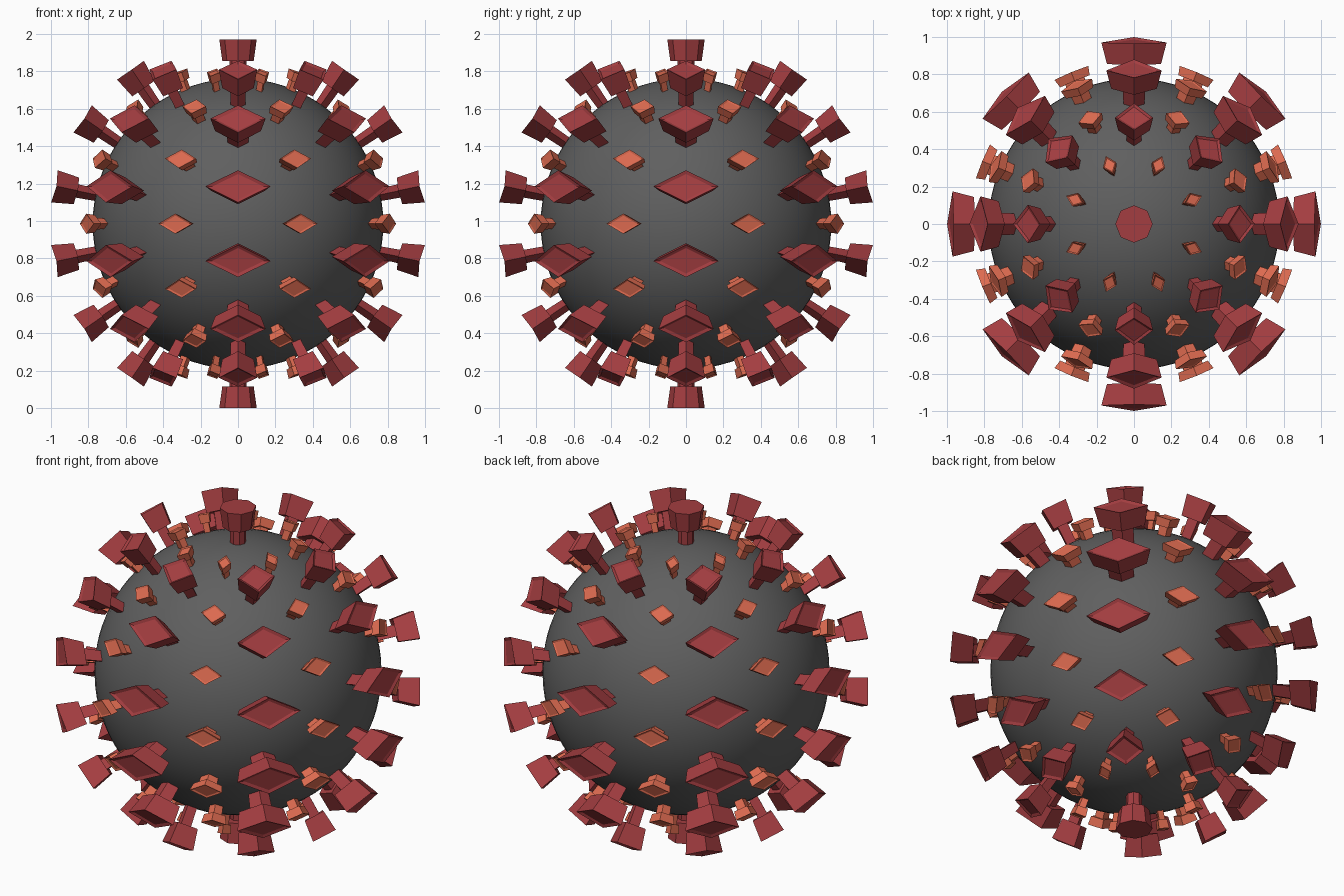
import bpy, bmesh, math
from mathutils import Vector

if "Cube" in bpy.data.objects:
    bpy.data.objects.remove(bpy.data.objects["Cube"])

CENTER = Vector((0, 0, 0.985))


def material(name, rgb):
    m = bpy.data.materials.new(name)
    m.diffuse_color = (*rgb, 1)
    m.use_nodes = True
    m.node_tree.nodes["Principled BSDF"].inputs["Base Color"].default_value = m.diffuse_color
    return m


def on_sphere(r, elev, azim):
    e, a = math.radians(elev), math.radians(azim)
    return CENTER + r * Vector((math.cos(e) * math.cos(a),
                                math.cos(e) * math.sin(a), math.sin(e)))


def loft(bm, loops):
    """Skin a stack of equal loops and close both ends."""
    rows = [[bm.verts.new(p) for p in loop] for loop in loops]
    n = len(rows[0])
    for a, b in zip(rows, rows[1:]):
        for i in range(n):
            j = (i + 1) % n
            bm.faces.new((a[i], a[j], b[j], b[i]))
    bm.faces.new(rows[0][::-1])
    bm.faces.new(rows[-1])


def diamond_spike(bm, elev, azim, half_az, half_el, profile):
    """Four sided spike: profile is a list of (radius, angular scale)."""
    loft(bm, [[on_sphere(r, elev, azim + half_az * s),
               on_sphere(r, elev + half_el * s, azim),
               on_sphere(r, elev, azim - half_az * s),
               on_sphere(r, elev - half_el * s, azim)] for r, s in profile])


def finish(bm, name, mat):
    bmesh.ops.recalc_face_normals(bm, faces=bm.faces)
    me = bpy.data.meshes.new(name)
    bm.to_mesh(me)
    bm.free()
    me.materials.append(mat)
    ob = bpy.data.objects.new(name, me)
    bpy.context.collection.objects.link(ob)
    return ob


grey = material("dark grey", (0.115, 0.115, 0.115))
red = material("deep red", (0.37, 0.047, 0.052))
orange = material("coral orange", (0.72, 0.145, 0.08))

# Round body
bpy.ops.mesh.primitive_uv_sphere_add(segments=64, ring_count=40, radius=0.777, location=CENTER)
body = bpy.context.object
body.name = "body_sphere"
body.data.materials.append(grey)
bpy.ops.object.shade_smooth()

# Large red spikes: six rings of eight, each a thin stem with a flared cap
LARGE = [(0.74, 0.5), (0.885, 0.47), (0.885, 0.94), (1.006, 1.0), (0.995, 0.8)]
bm = bmesh.new()
for elev in (-55, -34, -11.5, 11.5, 34, 55):
    for k in range(8):
        diamond_spike(bm, elev, k * 45, 10.2, 5, LARGE)

# Octagonal red spikes at both poles
for side in (1, -1):
    loft(bm, [[CENTER + Vector((w * math.cos(k * math.pi / 4),
                                w * math.sin(k * math.pi / 4), side * h))
               for k in range(8)]
              for h, w in ((0.74, 0.042), (0.87, 0.045), (0.87, 0.084), (0.985, 0.1))])
finish(bm, "large_spikes", red)

# Small orange spikes between the red ones: seven rings of eight
SMALL = [(0.74, 0.62), (0.83, 0.6), (0.83, 0.92), (0.88, 1.0), (0.874, 0.8)]
bm = bmesh.new()
for elev in (-67, -45.5, -23.3, 0, 23.3, 45.5, 67):
    for k in range(8):
        diamond_spike(bm, elev, 22.5 + k * 45, 6.4, 3.5, SMALL)
finish(bm, "small_spikes", orange)
